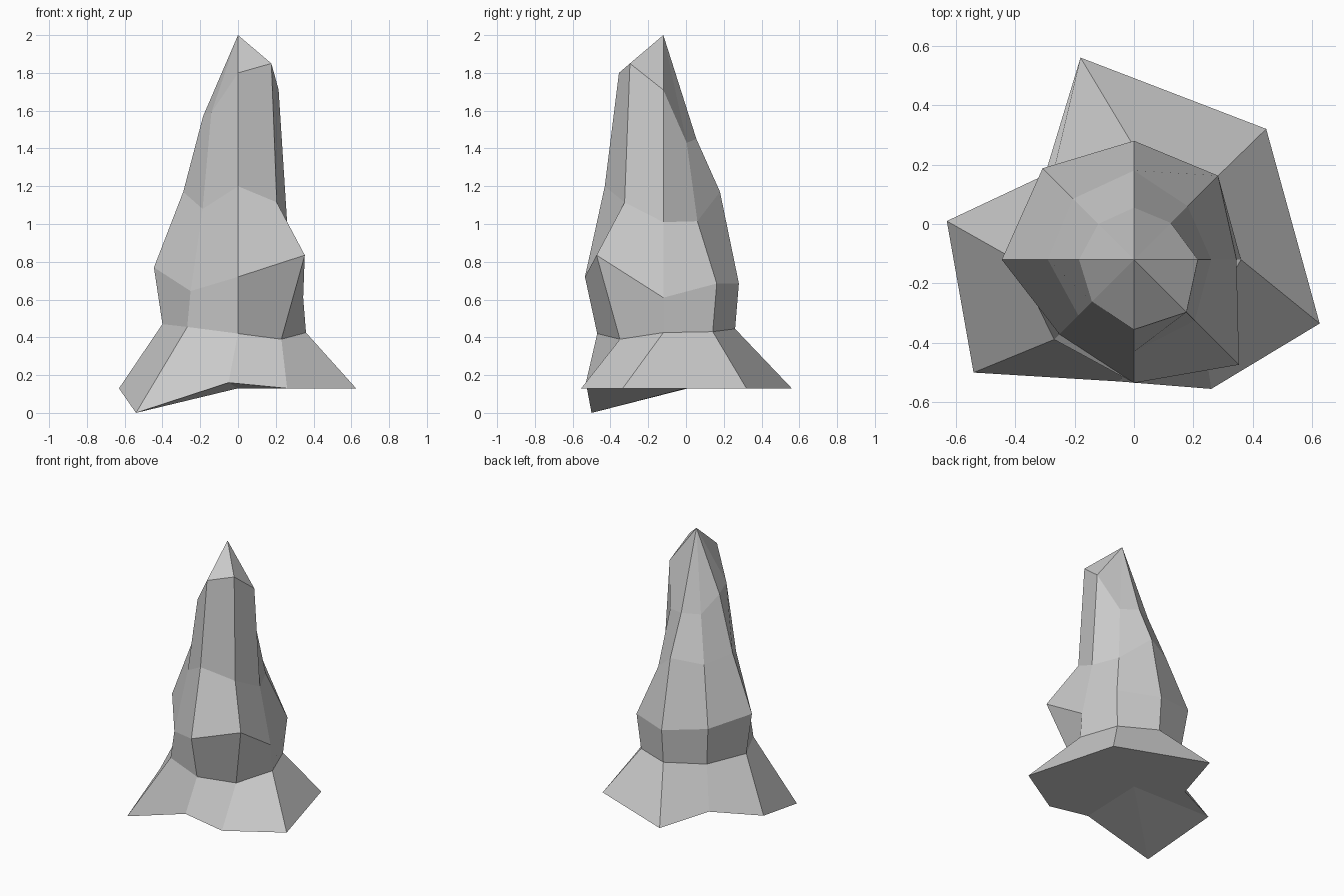
import bpy, bmesh, math

if "Cube" in bpy.data.objects:
    bpy.data.objects.remove(bpy.data.objects["Cube"])

# Faceted rock spire: eight-sided rings around a vertical axis at (0, AXIS_Y).
# Corners run anticlockwise from +x in 45 degree steps; each is (radius, height).
AXIS_Y = -0.12
RINGS = [
    # narrow foot
    [(.36, .425), (.37, .43), (.38, .445), (.39, .465),
     (.40, .47), (.38, .455), (.35, .42), (.325, .39)],
    # bulge
    [(.345, .61), (.40, .685), (.40, .685), (.435, .74),
     (.445, .77), (.355, .645), (.415, .72), (.50, .835)],
    # waist
    [(.26, 1.01), (.255, 1.015), (.30, 1.17), (.29, 1.14),
     (.29, 1.17), (.265, 1.08), (.31, 1.20), (.29, 1.115)],
    # shoulder
    [(.215, 1.71), (.175, 1.43), (.175, 1.45), (.17, 1.45),
     (.185, 1.57), (.20, 1.59), (.235, 1.80), (.25, 1.85)],
]
# irregular flared base outline
BASE = [(.625, -.335, .13), (.445, .32, .13), (-.18, .56, .13), (-.30, .165, .13),
        (-.63, .01, .13), (-.54, -.50, 0), (-.05, -.53, .16), (.26, -.555, .13)]

bm = bmesh.new()


def polar_ring(corners):
    verts = []
    for i, (r, z) in enumerate(corners):
        a = math.radians(45 * i)
        verts.append(bm.verts.new((r * math.cos(a), AXIS_Y + r * math.sin(a), z)))
    return verts


loops = [[bm.verts.new(p) for p in BASE]] + [polar_ring(c) for c in RINGS]
tip = bm.verts.new((0, AXIS_Y, 2.0))
underside = bm.verts.new((0, 0, .13))

for i in range(8):
    j = (i + 1) % 8
    # side bands
    for low, high in zip(loops, loops[1:]):
        bm.faces.new((low[i], low[j], high[j], high[i]))
    # pointed tip and underside fan
    bm.faces.new((loops[-1][i], loops[-1][j], tip))
    bm.faces.new((loops[0][j], loops[0][i], underside))

bmesh.ops.recalc_face_normals(bm, faces=bm.faces[:])
mesh = bpy.data.meshes.new("rock_spire")
bm.to_mesh(mesh)
bm.free()
bpy.context.collection.objects.link(bpy.data.objects.new("rock_spire", mesh))
